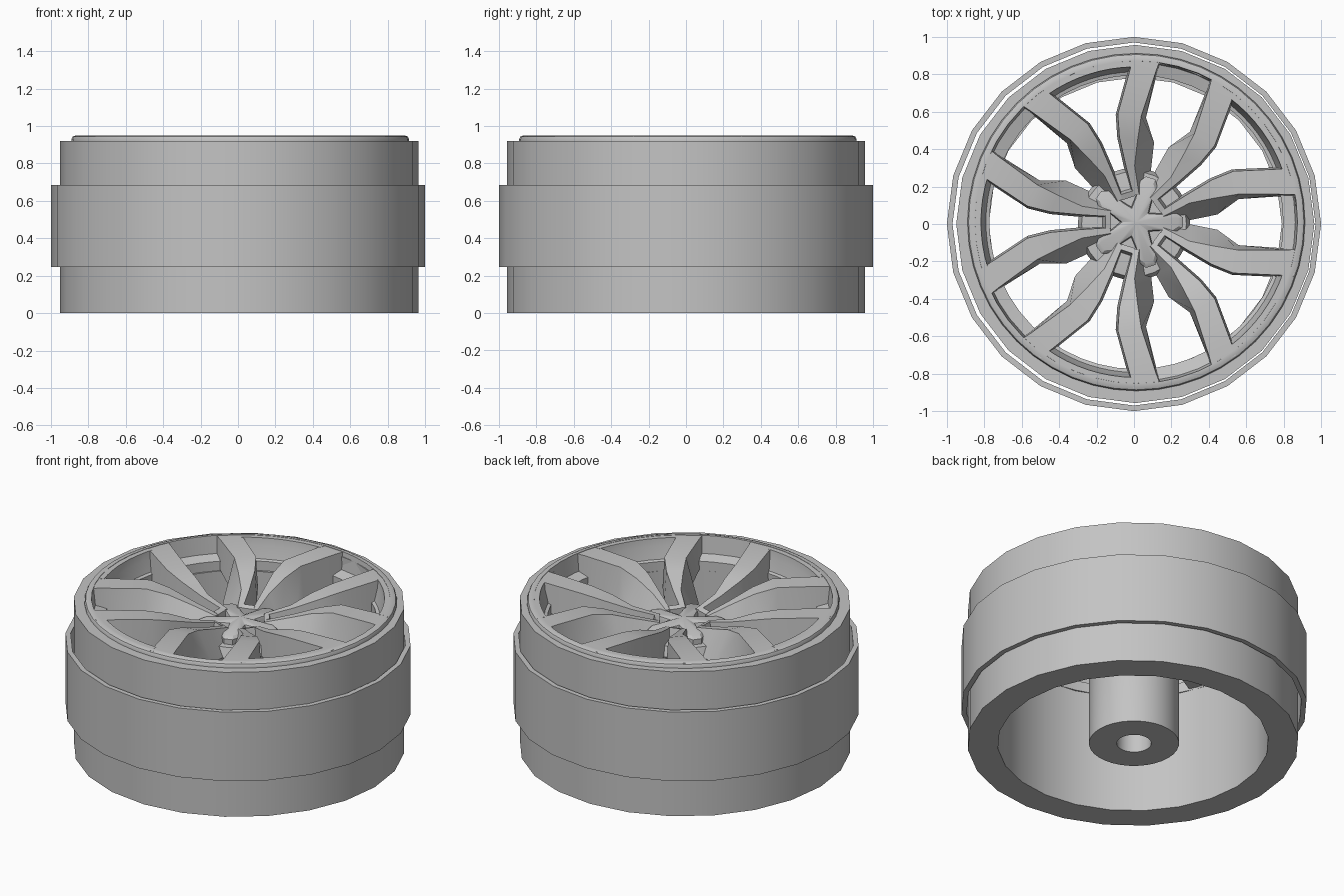
import bpy, bmesh, math
from mathutils import Matrix

cube = bpy.data.objects.get("Cube")
if cube:
    bpy.data.objects.remove(cube, do_unlink=True)

# One grey for everything
grey = bpy.data.materials.new("mid_grey")
grey.use_nodes = True
colour = (0.55, 0.55, 0.55, 1)
grey.diffuse_color = colour
grey.node_tree.nodes["Principled BSDF"].inputs["Base Color"].default_value = colour

RIM_CENTRE = (0.012, 0.01)


def finish(name, bm, centre=(0, 0)):
    bmesh.ops.remove_doubles(bm, verts=bm.verts, dist=0.0001)
    bmesh.ops.recalc_face_normals(bm, faces=bm.faces)
    mesh = bpy.data.meshes.new(name)
    bm.to_mesh(mesh)
    bm.free()
    mesh.materials.append(grey)
    obj = bpy.data.objects.new(name, mesh)
    obj.location = (*centre, 0)
    bpy.context.collection.objects.link(obj)
    bpy.ops.object.select_all(action='DESELECT')
    obj.select_set(True)
    bpy.context.view_layer.objects.active = obj
    bpy.ops.object.shade_smooth_by_angle(angle=math.radians(32))
    return obj


def lathe(name, profile, sides, closed=True, centre=(0, 0)):
    """Spin an (r, z) profile around z."""
    bm = bmesh.new()
    verts = [bm.verts.new((r, 0, z)) for r, z in profile]
    pairs = list(zip(verts, verts[1:]))
    if closed:
        pairs.append((verts[-1], verts[0]))
    edges = [bm.edges.new(p) for p in pairs]
    bmesh.ops.spin(bm, geom=verts + edges, cent=(0, 0, 0), axis=(0, 0, 1),
                   angle=math.tau, steps=sides, use_merge=False)
    return finish(name, bm, centre)


def loft(bm, sections):
    """Skin a row of closed sections and cap both ends."""
    rings = [[bm.verts.new(p) for p in s] for s in sections]
    n = len(rings[0])
    for a, b in zip(rings, rings[1:]):
        for i in range(n):
            j = (i + 1) % n
            bm.faces.new((a[i], a[j], b[j], b[i]))
    bm.faces.new(rings[0])
    bm.faces.new(rings[-1])


def five_fold(bm, start):
    """Repeat everything in the mesh five times around z."""
    source = bm.verts[:] + bm.edges[:] + bm.faces[:]
    for k in range(1, 5):
        copy = bmesh.ops.duplicate(bm, geom=source)["geom"]
        verts = [g for g in copy if isinstance(g, bmesh.types.BMVert)]
        bmesh.ops.rotate(bm, verts=verts, matrix=Matrix.Rotation(k * math.tau / 5, 3, 'Z'))
    bmesh.ops.rotate(bm, verts=bm.verts, matrix=Matrix.Rotation(math.radians(start), 3, 'Z'))


# Tyre, tread band and rim ring
lathe("tyre", [(0.783, 0), (0.957, 0), (0.957, 0.92), (0.87, 0.92),
               (0.87, 0.76), (0.783, 0.76)], 24, centre=(0.007, 0))
lathe("tread_band", [(0.97, 0.245), (1, 0.245), (1, 0.685), (0.97, 0.685)], 24)
lathe("rim_ring", [(0.785, 0.757), (0.785, 0.82), (0.85, 0.84), (0.862, 0.95),
                   (0.878, 0.95), (0.896, 0.943), (0.902, 0.93), (0.902, 0.9),
                   (0.86, 0.757)], 48, centre=RIM_CENTRE)

# Axle tube with its blind hole, flaring into the hub
lathe("hub_tube", [(0, 0.6), (0.1, 0.6), (0.1, 0), (0.26, 0), (0.26, 0.62),
                   (0.3, 0.7), (0.28, 0.76), (0, 0.78)], 32, closed=False)

# Spokes: slit-side top, open-side top, open-side base, top and base heights
stations = [
    ((0.85, 0.26), (0.785, 0.39), (0.785, 0.395), 0.947, 0.77),
    ((0.80, 0.23), (0.735, 0.35), (0.735, 0.36), 0.947, 0.77),
    ((0.58, 0.085), (0.53, 0.20), (0.515, 0.222), 0.94, 0.75),
    ((0.46, 0.055), (0.41, 0.14), (0.375, 0.222), 0.91, 0.72),
    ((0.30, 0.04), (0.29, 0.085), (0.25, 0.165), 0.86, 0.70),
    ((0.14, 0.03), (0.135, 0.06), (0.13, 0.11), 0.82, 0.70),
]
bm = bmesh.new()
for side in (1, -1):
    sections = []
    for slit, top, base, zt, zb in stations:
        sections.append([(slit[0], side * slit[1], zt),
                         (top[0], side * top[1], zt),
                         (base[0], side * base[1], zb),
                         (slit[0], side * (slit[1] - 0.012), zb)])
    loft(bm, sections)
# Bridge closing the inner end of each slit
loft(bm, [[(0.135, v, 0.72), (0.135, v, 0.819), (0.165, v, 0.83), (0.19, v, 0.72)]
          for v in (-0.035, 0.035)])
# Rim lip that fills the outer end of each slit
lip = []
for step in range(-4, 5):
    a = math.radians(step * 4.25)
    lip.append([(r * math.cos(a), r * math.sin(a), z) for r, z in
                ((0.79, 0.78), (0.825, 0.9), (0.83, 0.948), (0.872, 0.948), (0.872, 0.78))])
loft(bm, lip)
five_fold(bm, 36)
finish("spokes", bm, RIM_CENTRE)

# Star-shaped centre cap with five rounded lobes
bm = bmesh.new()
outline = [(0.085, -36), (0.14, -19), (0.22, -13), (0.25, -6),
           (0.25, 6), (0.22, 13), (0.14, 19)]
rims = []
for scale, z in ((1, 0.73), (1, 0.795), (0.9, 0.81)):
    rims.append([])
    for k in range(5):
        for r, deg in outline:
            a = math.radians(deg + 72 * k)
            rims[-1].append(bm.verts.new((scale * r * math.cos(a), scale * r * math.sin(a), z)))
peak = bm.verts.new((0, 0, 0.83))
count = len(rims[0])
for i in range(count):
    j = (i + 1) % count
    for low, high in zip(rims, rims[1:]):
        bm.faces.new((low[i], low[j], high[j], high[i]))
    bm.faces.new((rims[-1][i], rims[-1][j], peak))
bm.faces.new(rims[0])
finish("centre_cap", bm, RIM_CENTRE)
